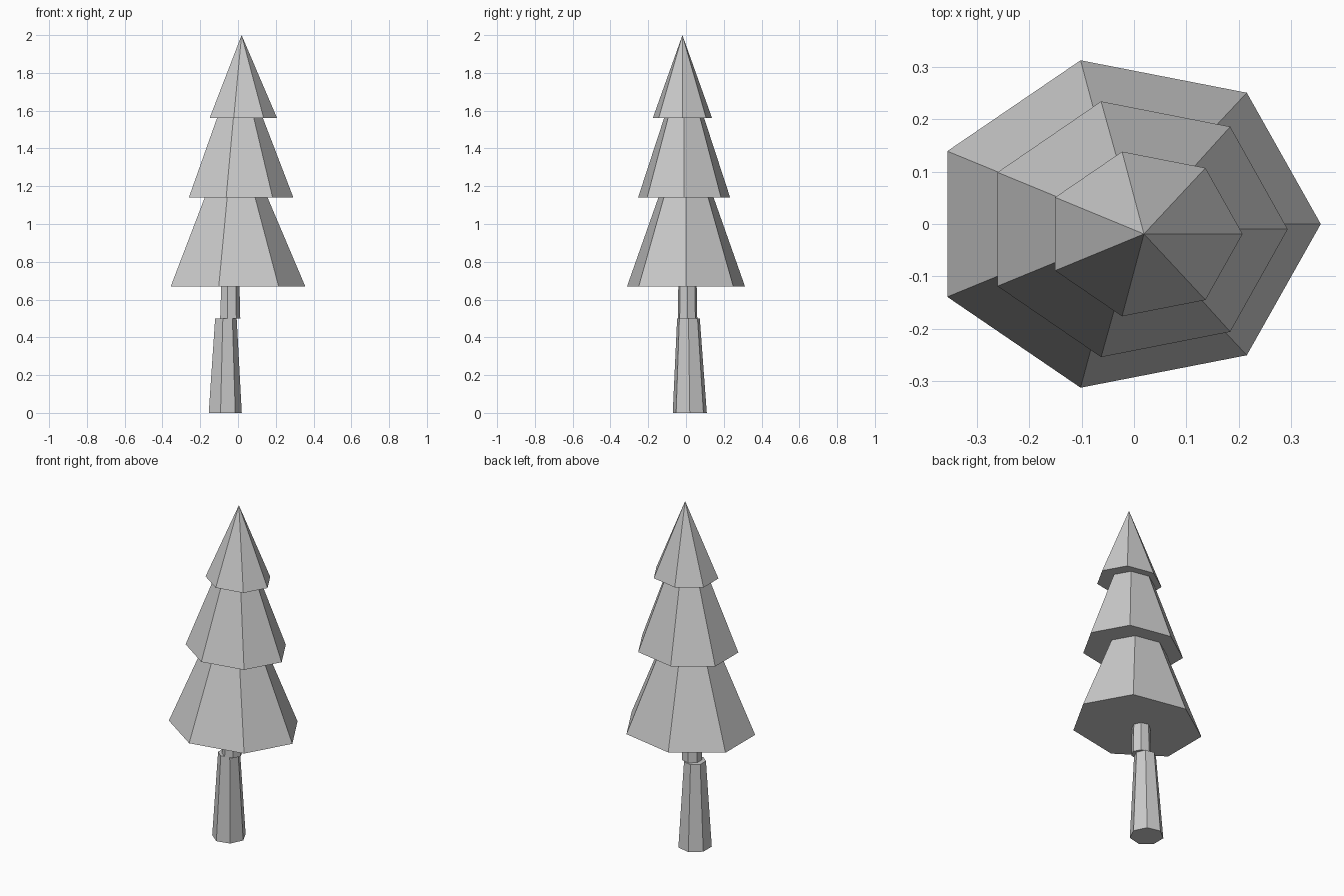
import bpy, bmesh
from math import cos, sin, tau

if "Cube" in bpy.data.objects:
    bpy.data.objects.remove(bpy.data.objects["Cube"])

SIDES = 7


def frustum(name, bottom, top):
    """Seven-sided tapered solid; each end is (x, y, z, x radius, y radius)."""
    bm = bmesh.new()
    rings = []
    for x, y, z, rx, ry in (bottom, top):
        if rx == 0:
            rings.append([bm.verts.new((x, y, z))])
        else:
            rings.append([bm.verts.new((x + rx * cos(tau * i / SIDES),
                                        y + ry * sin(tau * i / SIDES), z))
                          for i in range(SIDES)])
    low, high = rings
    for i in range(SIDES):
        j = (i + 1) % SIDES
        if len(high) == 1:
            bm.faces.new((low[i], low[j], high[0]))
        else:
            bm.faces.new((low[i], low[j], high[j], high[i]))
    bm.faces.new(low[::-1])
    if len(high) > 1:
        bm.faces.new(high)
    mesh = bpy.data.meshes.new(name)
    bm.to_mesh(mesh)
    bm.free()
    obj = bpy.data.objects.new(name, mesh)
    bpy.context.collection.objects.link(obj)
    return obj


# Trunk: thick lower piece and a thinner, offset upper piece
frustum("lower_trunk", (-0.072, 0.02, 0, 0.092, 0.0925),
        (-0.067, 0.013, 0.5, 0.06, 0.0615))
frustum("upper_trunk", (-0.044, 0.008, 0.5, 0.056, 0.053),
        (-0.043, 0.008, 0.67, 0.051, 0.05))

# Foliage: three stacked tiers, slightly flattened in y
frustum("lower_foliage", (-0.0185, 0, 0.67, 0.3745, 0.32),
        (-0.0185, 0, 1.14, 0.175, 0.15))
frustum("middle_foliage", (0.002, -0.01, 1.14, 0.291, 0.25),
        (0.004, -0.01, 1.56, 0.128, 0.109))
frustum("top_foliage", (0.019, -0.019, 1.56, 0.188, 0.161),
        (0.019, -0.019, 2.0, 0, 0))
